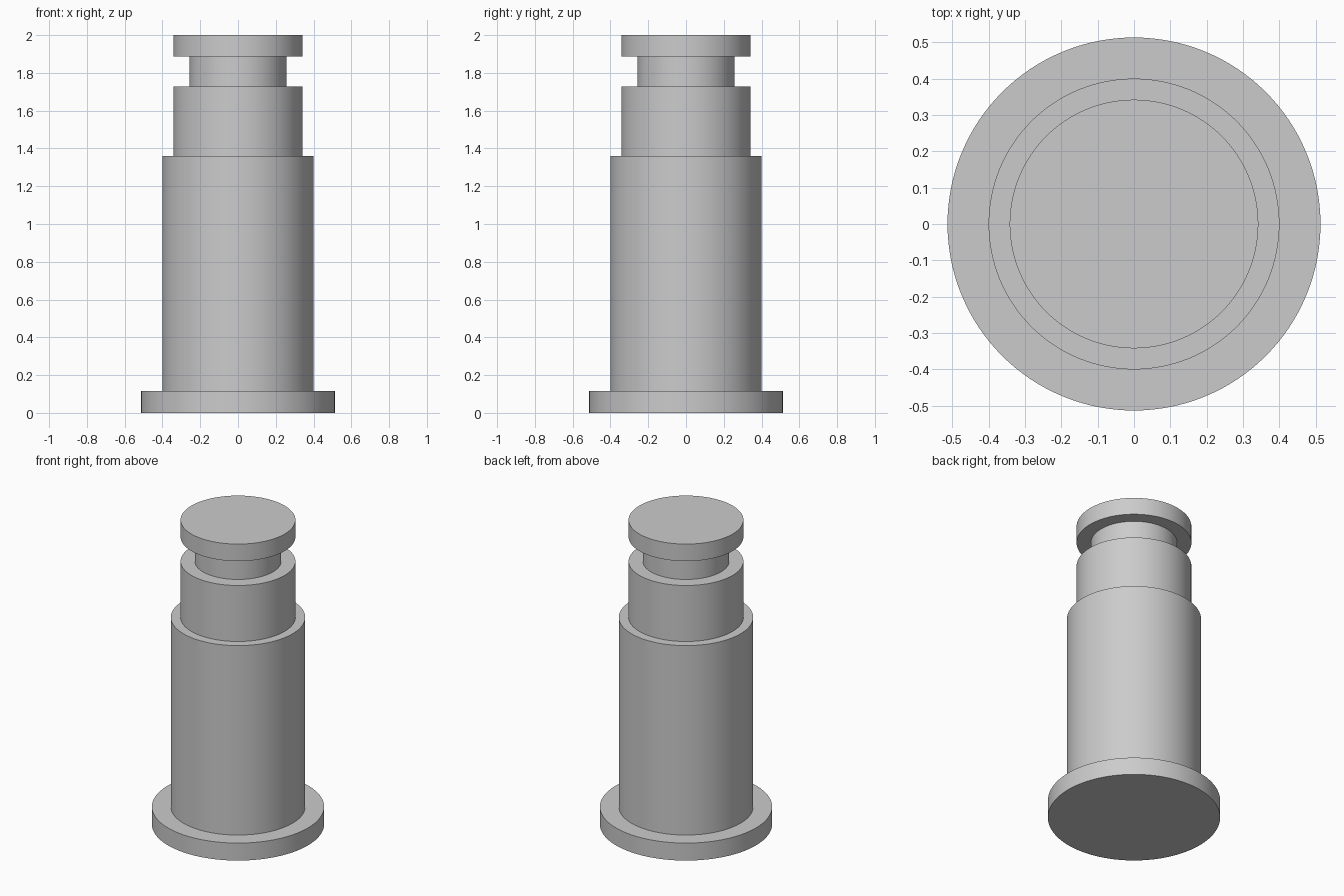
import bpy
import bmesh
import math

SEGMENTS = 128

cube = bpy.data.objects.get("Cube")
if cube:
    bpy.data.objects.remove(cube, do_unlink=True)

# Plain grey metal
grey = bpy.data.materials.new("grey_metal")
grey.use_nodes = True
colour = (0.6, 0.6, 0.6, 1.0)
grey.diffuse_color = colour
grey.node_tree.nodes["Principled BSDF"].inputs["Base Color"].default_value = colour

# Steps from the bottom up: base flange, body, shoulder, neck, head (radius, top height)
steps = [(0.513, 0.115), (0.4, 1.36), (0.342, 1.728), (0.257, 1.888), (0.342, 2.0)]

# Half outline of the pin, from the axis at the bottom to the axis at the top
outline = [(0, 0)]
bottom = 0
for radius, top in steps:
    outline += [(radius, bottom), (radius, top)]
    bottom = top
outline.append((0, bottom))

# Turn the outline around the upright axis into one closed body
bm = bmesh.new()
verts = [bm.verts.new((r, 0, z)) for r, z in outline]
edges = [bm.edges.new(pair) for pair in zip(verts, verts[1:])]
bmesh.ops.spin(bm, geom=verts + edges, cent=(0, 0, 0), axis=(0, 0, 1),
               angle=math.tau, steps=SEGMENTS, use_duplicate=False)
bmesh.ops.remove_doubles(bm, verts=bm.verts, dist=0.0001)
bmesh.ops.recalc_face_normals(bm, faces=bm.faces)
mesh = bpy.data.meshes.new("stepped_pin")
bm.to_mesh(mesh)
bm.free()
mesh.materials.append(grey)

pin = bpy.data.objects.new("stepped_pin", mesh)
bpy.context.collection.objects.link(pin)

# Smooth walls, crisp step edges
bpy.ops.object.select_all(action="DESELECT")
pin.select_set(True)
bpy.context.view_layer.objects.active = pin
bpy.ops.object.shade_smooth_by_angle(angle=math.radians(30))
